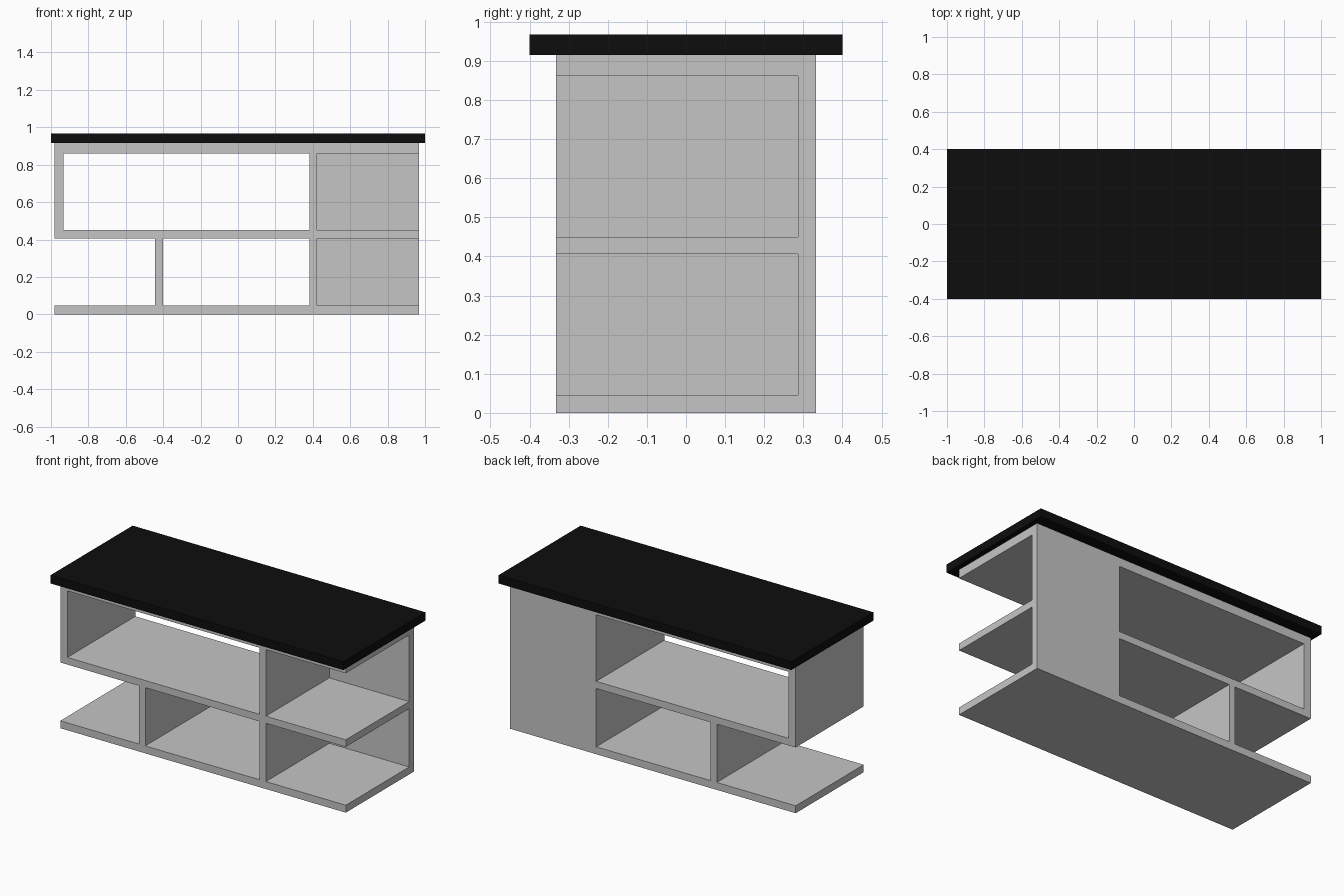
import bpy

if "Cube" in bpy.data.objects:
    bpy.data.objects.remove(bpy.data.objects["Cube"])


def material(name, value):
    mat = bpy.data.materials.new(name)
    mat.diffuse_color = (value, value, value, 1)
    mat.use_nodes = True
    mat.node_tree.nodes["Principled BSDF"].inputs["Base Color"].default_value = mat.diffuse_color
    return mat


def box(name, x, y, z, mat=None):
    """Box spanning the given (min, max) range on each axis."""
    bpy.ops.mesh.primitive_cube_add(size=1, location=[sum(r) / 2 for r in (x, y, z)])
    ob = bpy.context.object
    ob.name = name
    ob.scale = [r[1] - r[0] for r in (x, y, z)]
    bpy.ops.object.transform_apply(location=True, scale=True)
    if mat:
        ob.data.materials.append(mat)
    return ob


grey = material("light grey panel", 0.56)
black = material("black worktop", 0.004)

# Worktop slab
box("worktop", (-1, 1), (-0.4, 0.4), (0.915, 0.967), black)

# Cabinet body, hollowed out by the open bays
body = box("cabinet_body", (-0.982, 0.969), (-0.332, 0.332), (0, 0.915), grey)
THROUGH = (-0.6, 0.6)      # open front and back
BACKED = (-0.6, 0.287)     # closed at the back
LOWER, UPPER = (0.046, 0.406), (0.45, 0.861)
bays = [
    ("upper_bay", (-0.934, 0.381), THROUGH, UPPER),
    ("lower_middle_bay", (-0.401, 0.381), THROUGH, LOWER),
    ("lower_left_bay", (-1.2, -0.443), THROUGH, LOWER),
    ("upper_right_bay", (0.423, 1.2), BACKED, UPPER),
    ("lower_right_bay", (0.423, 1.2), BACKED, LOWER),
]
for name, x, y, z in bays:
    cutter = box(name + "_cutter", x, y, z)
    cutter.hide_render = True
    mod = body.modifiers.new(name, 'BOOLEAN')
    mod.operation = 'DIFFERENCE'
    mod.solver = 'EXACT'
    mod.object = cutter
    bpy.context.view_layer.objects.active = body
    bpy.ops.object.modifier_apply(modifier=mod.name)
    bpy.data.objects.remove(cutter)
